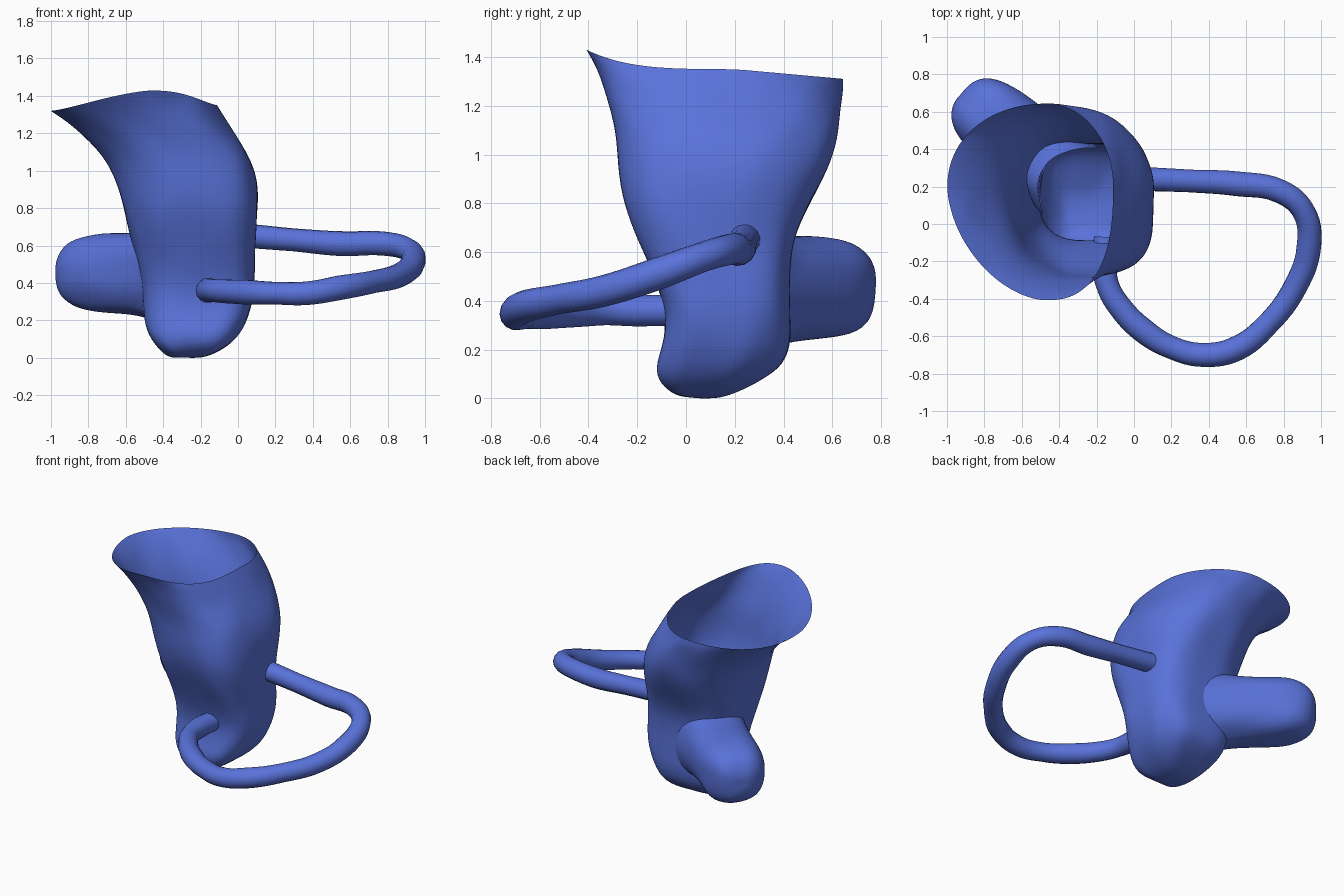
import bpy, bmesh, math
from mathutils import Vector, noise

if "Cube" in bpy.data.objects:
    bpy.data.objects.remove(bpy.data.objects["Cube"])

blue = bpy.data.materials.new("clay blue")
blue.use_nodes = True
colour = (0.10, 0.17, 0.70, 1)
blue.diffuse_color = colour
blue.node_tree.nodes["Principled BSDF"].inputs["Base Color"].default_value = colour
SEGMENTS = 40


def lump(p):
    """Slight hand-modelled unevenness."""
    return p + noise.noise_vector(p * 6) * 0.016


def power(v, e):
    return math.copysign(abs(v) ** (2 / e), v)


def loft(name, rings, tip):
    """Skin through closed rings; open at the first, closed at the tip."""
    bm = bmesh.new()
    rows = [[bm.verts.new(p) for p in ring] for ring in rings]
    for a, b in zip(rows, rows[1:]):
        for i in range(SEGMENTS):
            j = (i + 1) % SEGMENTS
            bm.faces.new((a[j], a[i], b[i], b[j]))
    end = bm.verts.new(tip)
    for i in range(SEGMENTS):
        bm.faces.new((rows[-1][(i + 1) % SEGMENTS], rows[-1][i], end))
    mesh = bpy.data.meshes.new(name)
    bm.to_mesh(mesh)
    bm.free()
    obj = bpy.data.objects.new(name, mesh)
    bpy.context.collection.objects.link(obj)
    mesh.materials.append(blue)
    for f in mesh.polygons:
        f.use_smooth = True
    sub = obj.modifiers.new("smooth", 'SUBSURF')
    sub.levels = sub.render_levels = 2


# Corner squareness at the mouth and at the foot, keyed by (left side, front side)
CORNERS = {(True, True): (1.75, 2.8), (True, False): (2.1, 3.2),
           (False, True): (2.5, 4.0), (False, False): (2.0, 3.0)}


def body_ring(z, left, right, front, back, cx, cy, rim=0):
    """Rounded ring whose four corners grow squarer towards the foot."""
    pts = []
    blend = min(1, max(0, (1.3 - z) / 0.85))
    for i in range(SEGMENTS):
        a = math.tau * i / SEGMENTS
        c, s = math.cos(a), math.sin(a)
        top, low = CORNERS[c < 0, s < 0]
        e = top + (low - top) * blend
        x = cx + power(c, e) * (right - cx if c > 0 else cx - left)
        y = cy + power(s, e) * (back - cy if s > 0 else cy - front)
        # the mouth dips to the back and sides and peaks at the front
        tilt = rim * (0.08 * max(0, -s) ** 3 - 0.04 * max(0, s) - 0.03 * max(0, -c))
        p = Vector((x, y, z + tilt))
        pts.append(p if rim == 1 else lump(p))
    return pts


# Hollow body: flared leaning mouth down to the rounded foot
profile = [
    (1.35, -1.00, -0.11, -0.41, 0.645, -0.47, 0.20, 1),
    (1.29, -0.92, -0.07, -0.37, 0.645, -0.43, 0.19, 0.8),
    (1.20, -0.82, -0.02, -0.325, 0.635, -0.38, 0.18, 0.5),
    (1.08, -0.715, 0.06, -0.29, 0.62, -0.32, 0.16, 0.2),
    (0.95, -0.655, 0.105, -0.275, 0.585, -0.28, 0.14),
    (0.80, -0.615, 0.11, -0.255, 0.51, -0.25, 0.13),
    (0.65, -0.575, 0.095, -0.20, 0.445, -0.23, 0.14),
    (0.50, -0.53, 0.09, -0.13, 0.43, -0.22, 0.16),
    (0.35, -0.51, 0.09, -0.08, 0.435, -0.22, 0.17),
    (0.22, -0.51, 0.05, -0.10, 0.43, -0.23, 0.17),
    (0.12, -0.485, 0.00, -0.13, 0.39, -0.25, 0.14),
    (0.05, -0.43, -0.07, -0.10, 0.27, -0.28, 0.09),
    (0.01, -0.37, -0.18, -0.04, 0.16, -0.29, 0.06),
]
loft("body", [body_ring(*row) for row in profile], (-0.29, 0.06, 0.0))

# Stubby rounded knob, its base saddled over the back corner of the body
along = Vector((-0.78, 0.62, 0))
across = Vector((0.62, 0.78, 0))
up = Vector((0, 0, 1))


def knob_ring(t, width, height, saddle=0):
    pts = []
    for i in range(SEGMENTS):
        a = math.tau * i / SEGMENTS
        side = power(math.cos(a), 2.5)
        h = power(math.sin(a), 2.5) * height + 0.45
        pts.append(lump(along * (t - saddle * side ** 2)
                        + across * (side * width - 0.03) + up * h))
    return pts


knob_profile = [(0.57, 0.235, 0.24, 0.16), (0.64, 0.22, 0.225, 0.12),
                (0.74, 0.21, 0.215, 0.05), (0.86, 0.213, 0.212),
                (0.98, 0.21, 0.205), (1.08, 0.175, 0.175),
                (1.14, 0.115, 0.12), (1.16, 0.05, 0.05)]
loft("knob", [knob_ring(*row) for row in knob_profile],
     along * 1.16 - across * 0.03 + up * 0.45)

# Looping handle from the front of the foot round to the left side
path = [(-0.15, -0.07, 0.36), (-0.16, -0.20, 0.36), (-0.14, -0.33, 0.36),
        (-0.07, -0.45, 0.355), (0.05, -0.57, 0.35), (0.20, -0.66, 0.345),
        (0.37, -0.70, 0.345), (0.55, -0.665, 0.375), (0.72, -0.53, 0.405),
        (0.86, -0.34, 0.44), (0.935, -0.12, 0.51), (0.905, 0.07, 0.58),
        (0.78, 0.175, 0.61), (0.55, 0.215, 0.61), (0.30, 0.23, 0.63),
        (0.07, 0.24, 0.65)]
curve = bpy.data.curves.new("handle", 'CURVE')
curve.dimensions = '3D'
curve.bevel_depth = 0.064
curve.bevel_resolution = 5
curve.resolution_u = 6
curve.use_fill_caps = True
spline = curve.splines.new('BEZIER')
spline.bezier_points.add(len(path) - 1)
for i, (bp, p) in enumerate(zip(spline.bezier_points, path)):
    bp.co = p
    bp.radius = 1 + 0.05 * math.sin(i * 2.1)
    bp.handle_left_type = bp.handle_right_type = 'AUTO'
curve.materials.append(blue)
handle = bpy.data.objects.new("handle", curve)
bpy.context.collection.objects.link(handle)
bpy.ops.object.select_all(action='DESELECT')
handle.select_set(True)
bpy.context.view_layer.objects.active = handle
bpy.ops.object.convert(target='MESH')
bpy.ops.object.shade_smooth_by_angle()
